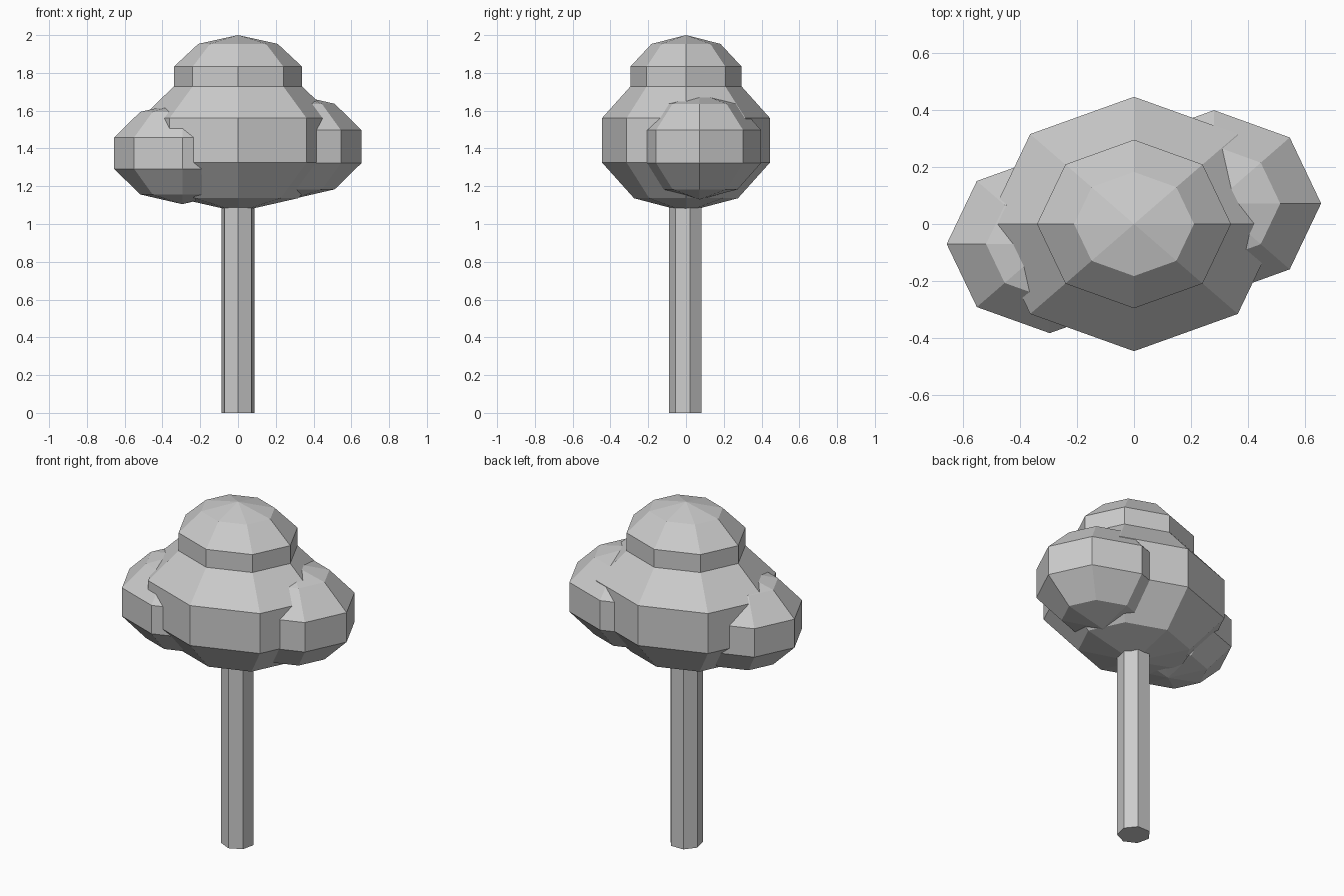
import bpy, bmesh
from math import cos, sin, pi

if "Cube" in bpy.data.objects:
    bpy.data.objects.remove(bpy.data.objects["Cube"])


def make_object(name, bm):
    bmesh.ops.recalc_face_normals(bm, faces=bm.faces)
    mesh = bpy.data.meshes.new(name)
    bm.to_mesh(mesh)
    bm.free()
    obj = bpy.data.objects.new(name, mesh)
    bpy.context.collection.objects.link(obj)
    return obj


def foliage(name, centre, radii):
    # Low-poly ellipsoid: 8 sides, 5 bands
    bm = bmesh.new()
    bmesh.ops.create_uvsphere(bm, u_segments=8, v_segments=5, radius=1)
    bmesh.ops.scale(bm, vec=radii, verts=bm.verts)
    bmesh.ops.translate(bm, vec=centre, verts=bm.verts)
    return make_object(name, bm)


# Seven-sided trunk with one corner facing the front
bm = bmesh.new()
angles = [-pi / 2 + 2 * pi * i / 7 for i in range(7)]
base = bm.faces.new([bm.verts.new((0.09 * cos(a), 0.09 * sin(a), 0)) for a in angles])
top = bmesh.ops.extrude_face_region(bm, geom=[base], use_keep_orig=True)
bmesh.ops.translate(bm, vec=(0, 0, 1.2),
                    verts=[v for v in top["geom"] if isinstance(v, bmesh.types.BMVert)])
make_object("trunk", bm)

# Overlapping clumps of leaves
foliage("main_foliage", (0, 0, 1.443), (0.54, 0.468, 0.379))
foliage("top_foliage", (0, 0, 1.758), (0.357, 0.31, 0.242))
foliage("left_foliage", (-0.295, -0.07, 1.375), (0.379, 0.328, 0.27))
foliage("right_foliage", (0.28, 0.072, 1.41), (0.394, 0.343, 0.28))
